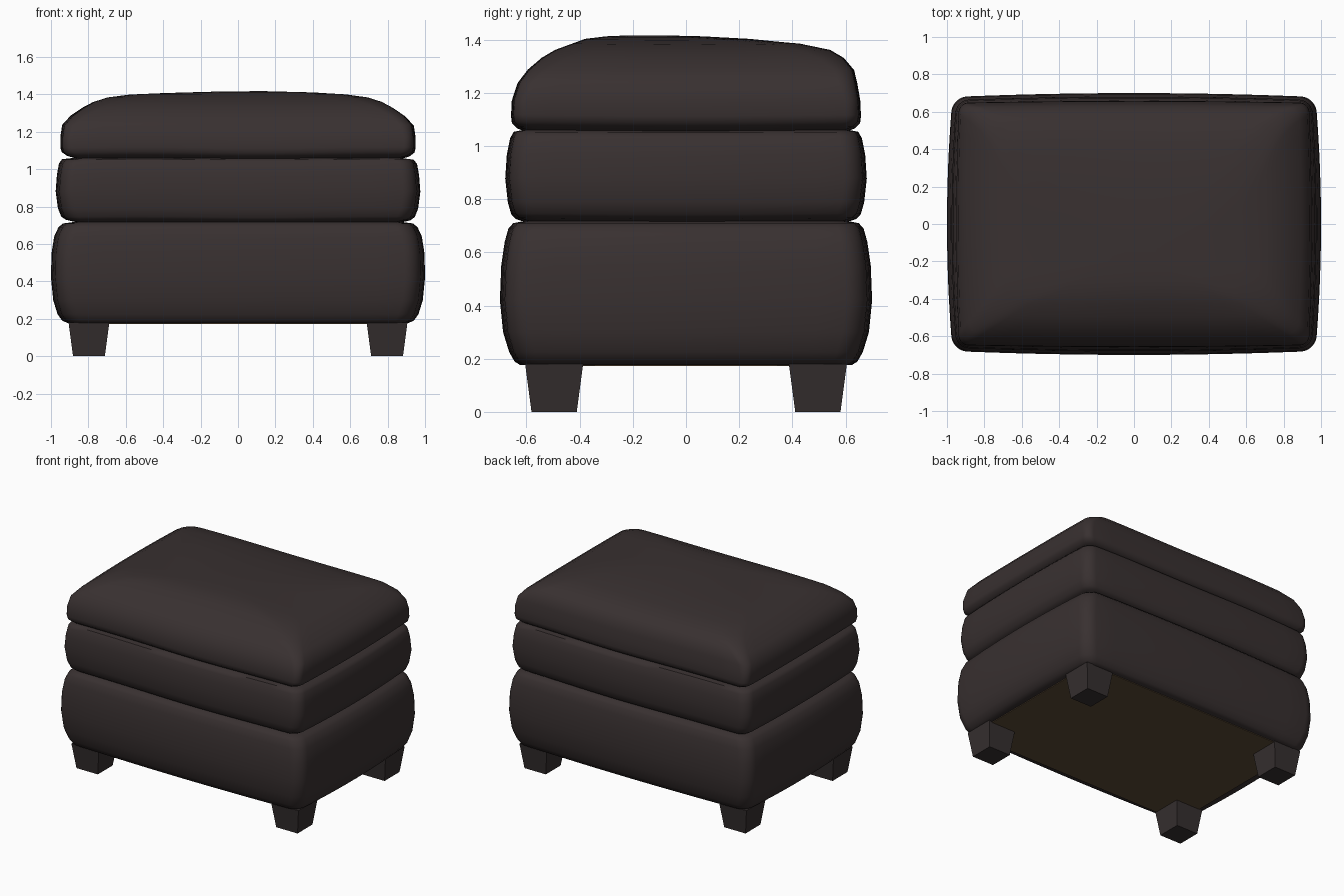
import bpy, bmesh, math

if "Cube" in bpy.data.objects:
    bpy.data.objects.remove(bpy.data.objects["Cube"])


def material(name, rgb):
    m = bpy.data.materials.new(name)
    m.diffuse_color = (*rgb, 1)
    m.use_nodes = True
    m.node_tree.nodes["Principled BSDF"].inputs["Base Color"].default_value = m.diffuse_color
    return m


LEATHER = material("dark brown leather", (0.040, 0.030, 0.030))
LEG = material("dark leg wood", (0.036, 0.028, 0.028))
LINING = material("olive brown lining", (0.105, 0.068, 0.036))


def finish(name, bm, mat, smooth=None):
    bmesh.ops.recalc_face_normals(bm, faces=bm.faces)
    me = bpy.data.meshes.new(name)
    bm.to_mesh(me)
    bm.free()
    ob = bpy.data.objects.new(name, me)
    bpy.context.collection.objects.link(ob)
    me.materials.append(mat)
    if smooth:
        bpy.ops.object.select_all(action='DESELECT')
        ob.select_set(True)
        bpy.context.view_layer.objects.active = ob
        bpy.ops.object.shade_smooth_by_angle(angle=math.radians(smooth))
    return ob


def outline(hx, hy, r, bow, sides=12, arc=6):
    """Rounded rectangle whose sides bow outwards slightly."""
    pts = []
    corners = [(1, 1), (-1, 1), (-1, -1), (1, -1)]
    for i, (sx, sy) in enumerate(corners):
        cx, cy = sx * (hx - r), sy * (hy - r)
        for k in range(arc + 1):
            a = math.pi / 2 * (i + k / arc)
            pts.append((cx + r * math.cos(a), cy + r * math.sin(a)))
        nx, ny = corners[(i + 1) % 4]
        a = math.pi / 2 * (i + 1)
        x0, y0 = pts[-1]
        x1 = nx * (hx - r) + r * math.cos(a)
        y1 = ny * (hy - r) + r * math.sin(a)
        for k in range(1, sides):
            t = k / sides
            pts.append((x0 + (x1 - x0) * t, y0 + (y1 - y0) * t))
    return [(x * (1 - bow * (y / hy) ** 2), y * (1 - bow * (x / hx) ** 2))
            for x, y in pts]


def cushion(name, rings, bow, wave):
    """Loft rings of (z, half width, half depth, corner radius, y shift)."""
    bm = bmesh.new()
    loops = []
    for z, hx, hy, r, dy in rings:
        loops.append([bm.verts.new((x, y + dy, z + wave * math.sin(5 * x + 1)
                                    * math.cos(4 * y)))
                      for x, y in outline(hx, hy, r, bow)])
    n = len(loops[0])
    for a, b in zip(loops, loops[1:]):
        for i in range(n):
            j = (i + 1) % n
            bm.faces.new((a[i], a[j], b[j], b[i]))
    bm.faces.new(loops[0])
    bm.faces.new(loops[-1])
    return finish(name, bm, LEATHER, 50)


# Three stacked upholstered layers
cushion("base_cushion", [
    (0.177, 0.91, 0.625, 0.06, 0), (0.19, 0.94, 0.645, 0.07, 0),
    (0.225, 0.965, 0.665, 0.08, 0), (0.30, 0.988, 0.688, 0.08, 0),
    (0.42, 1.00, 0.70, 0.08, 0), (0.55, 0.997, 0.695, 0.08, 0),
    (0.64, 0.983, 0.682, 0.08, 0), (0.69, 0.96, 0.668, 0.08, 0),
    (0.71, 0.935, 0.65, 0.07, 0), (0.72, 0.86, 0.60, 0.06, 0)], 0.03, 0.0)

cushion("middle_cushion", [
    (0.715, 0.86, 0.60, 0.06, 0), (0.728, 0.92, 0.64, 0.06, 0),
    (0.745, 0.945, 0.657, 0.07, 0), (0.79, 0.963, 0.67, 0.07, 0),
    (0.88, 0.975, 0.68, 0.07, 0), (0.97, 0.968, 0.674, 0.07, 0),
    (1.03, 0.957, 0.662, 0.07, 0), (1.052, 0.94, 0.65, 0.07, 0),
    (1.062, 0.86, 0.60, 0.06, 0)], 0.025, 0.003)

cushion("top_cushion", [
    (1.055, 0.86, 0.60, 0.05, 0), (1.07, 0.915, 0.635, 0.05, 0),
    (1.09, 0.943, 0.655, 0.05, 0), (1.115, 0.95, 0.658, 0.05, 0),
    (1.17, 0.95, 0.656, 0.05, 0), (1.235, 0.94, 0.64, 0.06, 0.005),
    (1.285, 0.895, 0.615, 0.07, 0.018), (1.33, 0.83, 0.57, 0.09, 0.025),
    (1.36, 0.775, 0.52, 0.11, 0.025), (1.385, 0.70, 0.43, 0.13, 0.0),
    (1.402, 0.58, 0.31, 0.14, -0.07), (1.41, 0.40, 0.18, 0.10, -0.12),
    (1.413, 0.15, 0.06, 0.04, -0.15)], 0.015, 0.004)

# Underside lining panel
bm = bmesh.new()
bmesh.ops.create_cube(bm, size=1)
for v in bm.verts:
    v.co.x *= 1.76
    v.co.y *= 1.19
    v.co.z = 0.176 + v.co.z * 0.008
finish("underside_panel", bm, LINING)

# Four tapered square legs
for sx, sy, name in [(-1, -1, "front_left_leg"), (1, -1, "front_right_leg"),
                     (-1, 1, "back_left_leg"), (1, 1, "back_right_leg")]:
    bm = bmesh.new()
    bmesh.ops.create_cube(bm, size=2)
    for v in bm.verts:
        half = 0.109 if v.co.z > 0 else 0.085
        v.co.x = sx * 0.797 + v.co.x * half
        v.co.y = sy * 0.496 + v.co.y * half
        v.co.z = 0.18 if v.co.z > 0 else 0
    finish(name, bm, LEG)
